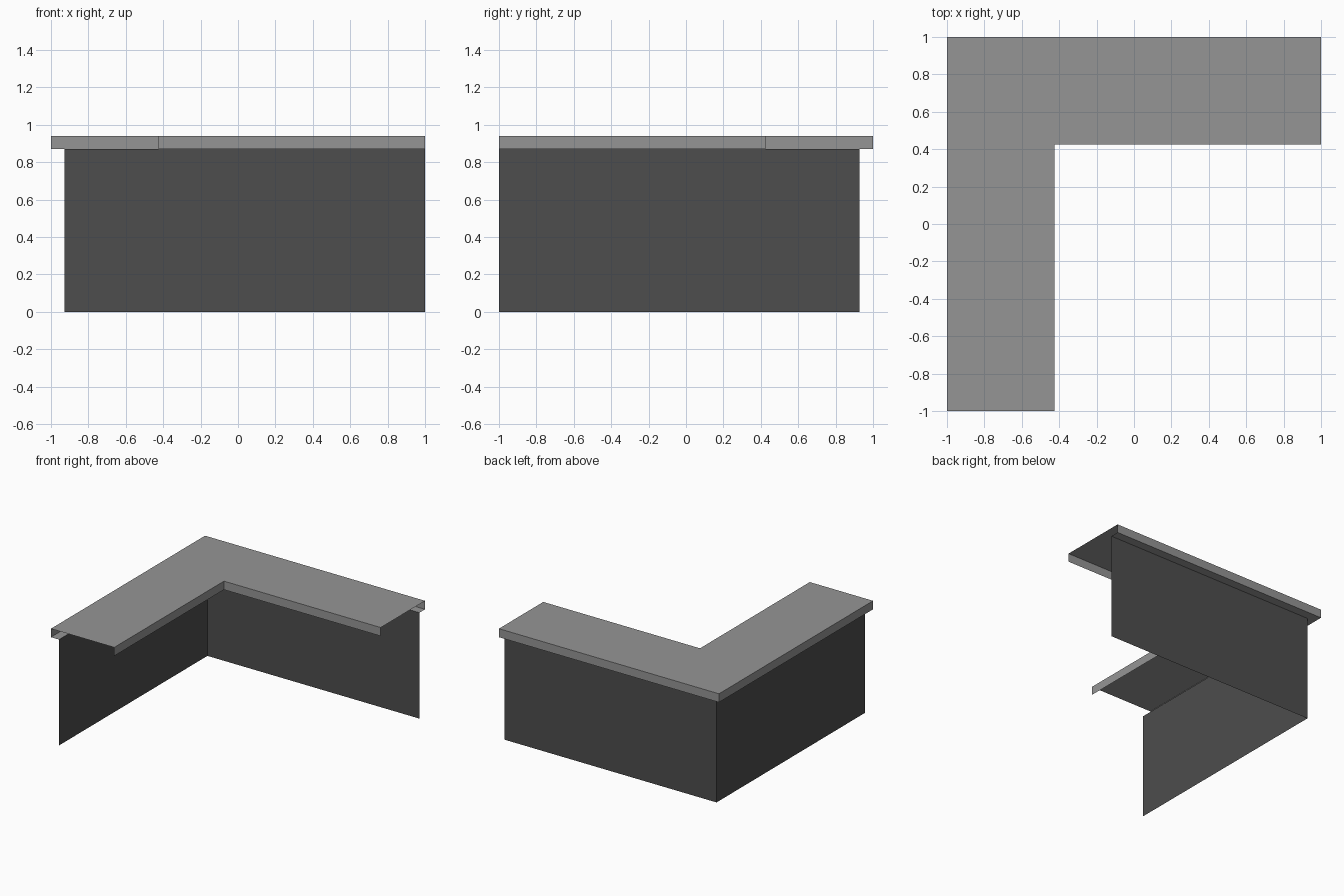
import bpy, bmesh

if "Cube" in bpy.data.objects:
    bpy.data.objects.remove(bpy.data.objects["Cube"])

def material(name, v):
    m = bpy.data.materials.new(name)
    m.diffuse_color = (v, v, v, 1)
    m.use_nodes = True
    m.node_tree.nodes["Principled BSDF"].inputs["Base Color"].default_value = m.diffuse_color
    return m

light_grey = material("light grey", 0.30)
dark_grey = material("dark grey", 0.075)

Z0, Z1 = 0.87, 0.94    # counter rim bottom and top
IN = 0.425             # inner edge of the L
WALL = 0.927           # wall line, set in from the outer edge

def corner_path(d):
    """Three points along the L, at distance d from the centre lines."""
    return [(-d, -1), (-d, d), (1, d)]

def sweep(name, profile, mat):
    """Sweep an open (offset, z) profile along the L, leaving the ends open."""
    bm = bmesh.new()
    rows = [[bm.verts.new((x, y, z)) for x, y in corner_path(d)] for d, z in profile]
    for a, b in zip(rows, rows[1:]):
        for i in range(2):
            bm.faces.new((a[i], a[i + 1], b[i + 1], b[i]))
    me = bpy.data.meshes.new(name)
    bm.to_mesh(me)
    bm.free()
    me.materials.append(mat)
    ob = bpy.data.objects.new(name, me)
    bpy.context.collection.objects.link(ob)
    return ob

# Counter: inner rim, flat top, outer rim and the underside lip back to the wall
sweep("counter_top", [(WALL, Z0), (1, Z0), (1, Z1), (IN, Z1), (IN, Z0)], light_grey)

# Thin wall panels under the counter
sweep("wall_panels", [(WALL, 0), (WALL, Z0)], dark_grey)
